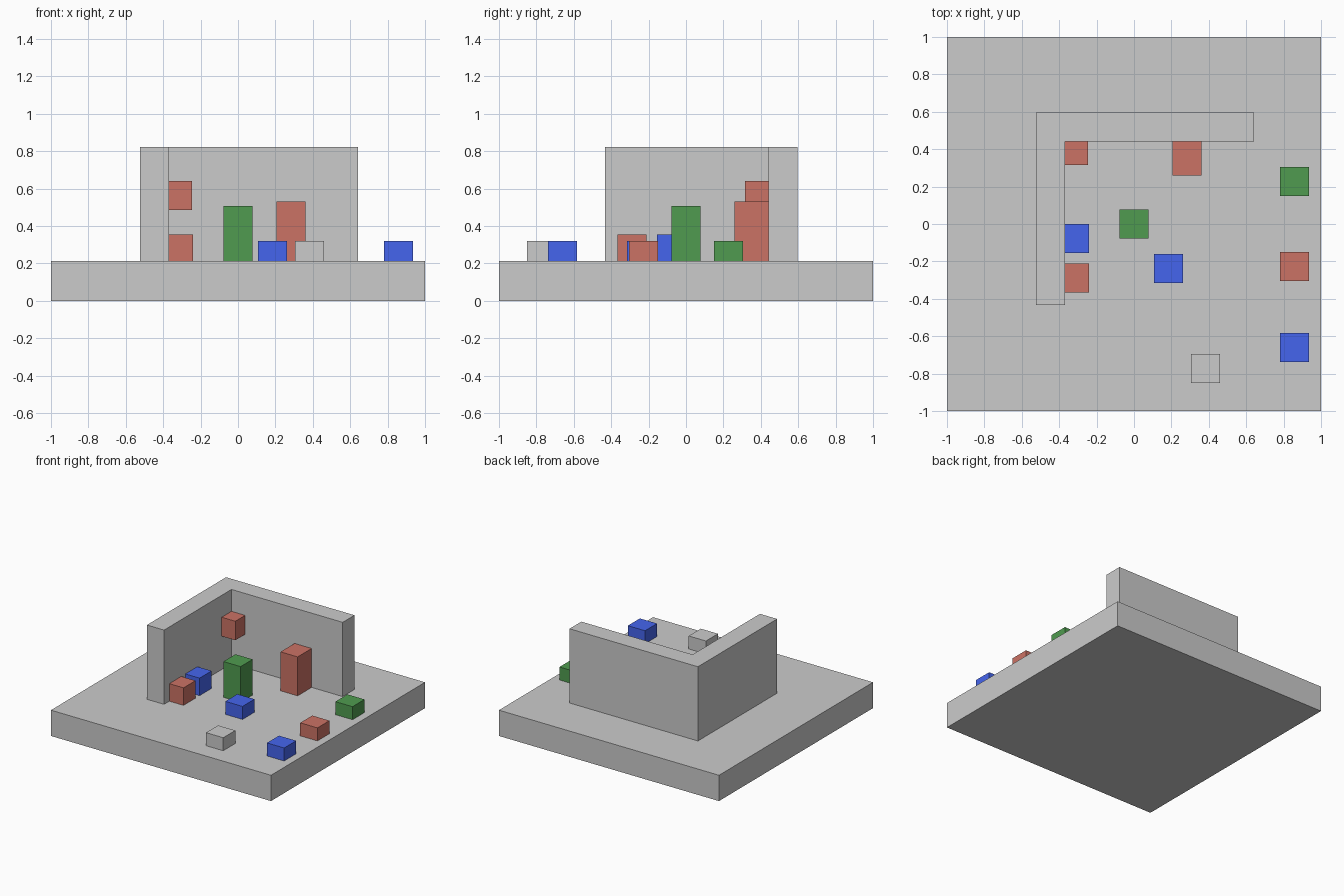
import bpy
import bmesh

if "Cube" in bpy.data.objects:
    bpy.data.objects.remove(bpy.data.objects["Cube"])

BASE_TOP = 0.212


def material(name, rgb):
    mat = bpy.data.materials.new(name)
    mat.diffuse_color = (*rgb, 1)
    mat.use_nodes = True
    mat.node_tree.nodes["Principled BSDF"].inputs["Base Color"].default_value = mat.diffuse_color
    return mat


RED = material("red", (0.6, 0.17, 0.13))
GREEN = material("green", (0.08, 0.33, 0.08))
BLUE = material("blue", (0.06, 0.13, 0.85))


def prism(name, outline, z0, z1, mat=None):
    """Extrude a plan outline from z0 up to z1."""
    bm = bmesh.new()
    face = bm.faces.new([bm.verts.new((x, y, z0)) for x, y in outline])
    top = bmesh.ops.extrude_face_region(bm, geom=[face])["geom"]
    verts = [v for v in top if isinstance(v, bmesh.types.BMVert)]
    bmesh.ops.translate(bm, verts=verts, vec=(0, 0, z1 - z0))
    bmesh.ops.recalc_face_normals(bm, faces=bm.faces)
    mesh = bpy.data.meshes.new(name)
    bm.to_mesh(mesh)
    bm.free()
    obj = bpy.data.objects.new(name, mesh)
    bpy.context.collection.objects.link(obj)
    if mat:
        mesh.materials.append(mat)
    return obj


def box(name, x0, x1, y0, y1, z0, z1, mat=None):
    return prism(name, [(x0, y0), (x1, y0), (x1, y1), (x0, y1)], z0, z1, mat)


# Floor slab
box("floor_slab", -1, 1, -1, 1, 0, BASE_TOP)

# L-shaped corner wall
prism("corner_wall",
      [(-0.525, -0.433), (-0.369, -0.433), (-0.369, 0.442),
       (0.642, 0.442), (0.642, 0.595), (-0.525, 0.595)],
      BASE_TOP, 0.822)

# Blocks against the walls
box("wall_shelf_block", -0.369, -0.245, 0.315, 0.442, 0.486, 0.642, RED)
box("back_wall_block", 0.205, 0.36, 0.26, 0.442, BASE_TOP, 0.532, RED)
box("left_wall_block_front", -0.369, -0.24, -0.365, -0.21, BASE_TOP, 0.356, RED)
box("left_wall_block_rear", -0.369, -0.24, -0.156, 0.0, BASE_TOP, 0.356, BLUE)

# Free-standing blocks: name, centre x, centre y, top, material
for name, x, y, top, mat in [
    ("centre_pillar", 0, 0, 0.506, GREEN),
    ("centre_block", 0.184, -0.238, 0.319, BLUE),
    ("front_block", 0.383, -0.772, 0.319, None),
    ("side_block_rear", 0.858, 0.228, 0.319, GREEN),
    ("side_block_middle", 0.858, -0.228, 0.319, RED),
    ("side_block_front", 0.858, -0.66, 0.319, BLUE),
]:
    h = 0.078
    box(name, x - h, x + h, y - h, y + h, BASE_TOP, top, mat)
